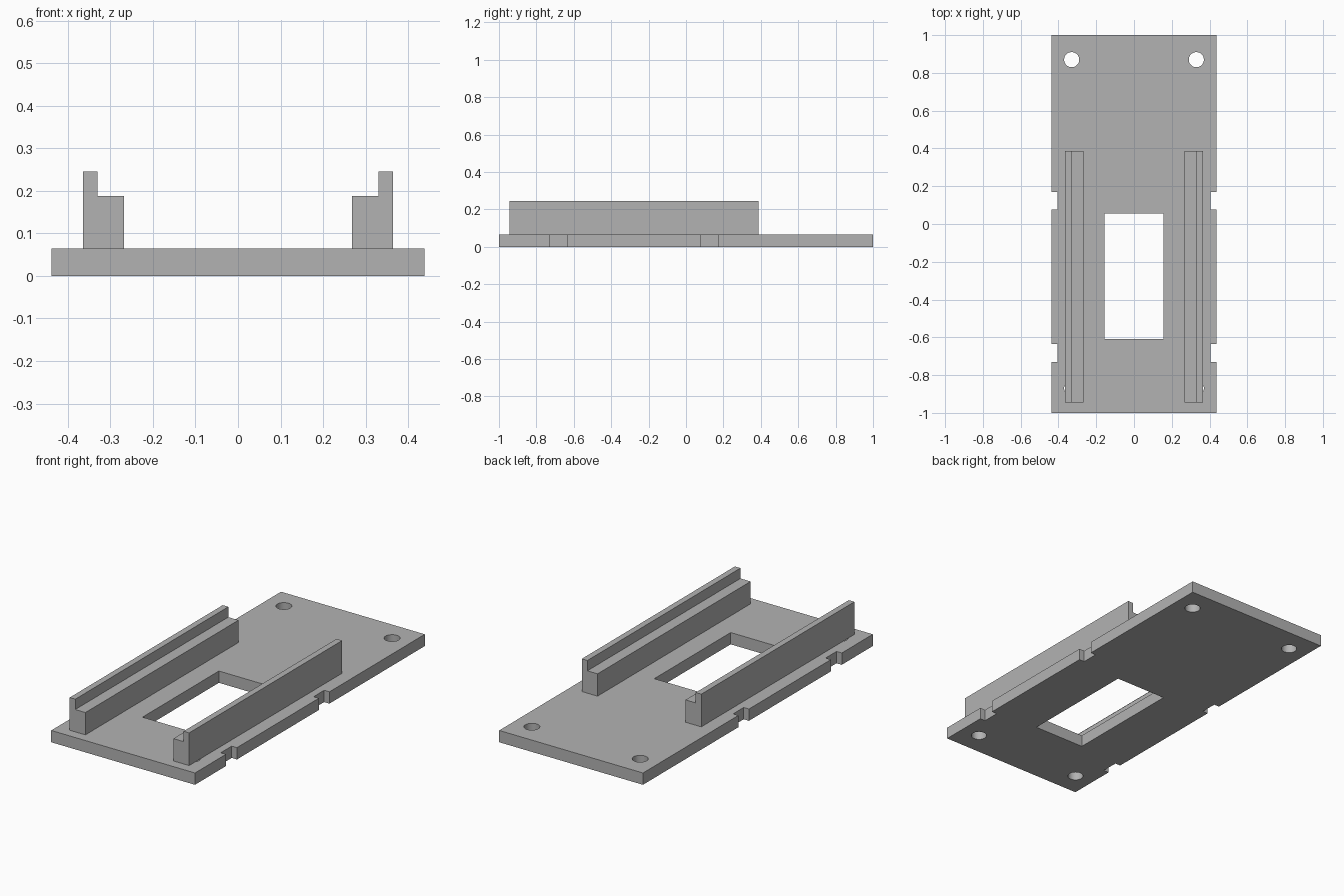
import bpy
import bmesh
from mathutils import Vector

old = bpy.data.objects.get("Cube")
if old:
    bpy.data.objects.remove(old, do_unlink=True)

GREY = (0.45, 0.45, 0.45, 1)
grey = bpy.data.materials.new("plain grey")
grey.use_nodes = True
grey.diffuse_color = GREY
grey.node_tree.nodes["Principled BSDF"].inputs["Base Color"].default_value = GREY

THICK = 0.065


def prism(name, outline, direction):
    """Extrude a closed outline along a direction into a solid."""
    bm = bmesh.new()
    face = bm.faces.new([bm.verts.new(p) for p in outline])
    ext = bmesh.ops.extrude_face_region(bm, geom=[face], use_keep_orig=True)
    verts = [v for v in ext["geom"] if isinstance(v, bmesh.types.BMVert)]
    bmesh.ops.translate(bm, verts=verts, vec=Vector(direction))
    bmesh.ops.recalc_face_normals(bm, faces=bm.faces)
    mesh = bpy.data.meshes.new(name)
    bm.to_mesh(mesh)
    bm.free()
    mesh.materials.append(grey)
    obj = bpy.data.objects.new(name, mesh)
    bpy.context.collection.objects.link(obj)
    return obj


def box(name, x0, x1, y0, y1, z0, z1):
    corners = [(x0, y0, z0), (x1, y0, z0), (x1, y1, z0), (x0, y1, z0)]
    return prism(name, corners, (0, 0, z1 - z0))


def cut(target, cutter):
    """Subtract a cutter from the target, then discard it."""
    cutter.hide_render = True
    mod = target.modifiers.new("cut", "BOOLEAN")
    mod.operation = "DIFFERENCE"
    mod.solver = "EXACT"
    mod.object = cutter
    bpy.context.view_layer.objects.active = target
    bpy.ops.object.modifier_apply(modifier=mod.name)
    bpy.data.objects.remove(cutter, do_unlink=True)


# Base plate with its central window
plate = box("base_plate", -0.438, 0.438, -1, 1, 0, THICK)
cut(plate, box("window_cutter", -0.155, 0.155, -0.61, 0.055, -0.1, 0.2))

for side in (-1, 1):
    # Edge notches
    for y0, y1 in ((-0.73, -0.635), (0.078, 0.17)):
        cut(plate, box("notch_cutter", *sorted((side * 0.406, side * 0.5)),
                       y0, y1, -0.1, 0.2))
    # Screw holes at the corners
    for y in (-0.87, 0.87):
        bpy.ops.mesh.primitive_cylinder_add(
            vertices=48, radius=0.04, depth=0.4, location=(side * 0.33, y, 0))
        hole = bpy.context.object
        hole.data.materials.append(grey)
        cut(plate, hole)

# Smooth hole walls, crisp edges elsewhere
bpy.ops.object.select_all(action="DESELECT")
plate.select_set(True)
bpy.context.view_layer.objects.active = plate
bpy.ops.object.shade_smooth_by_angle(angle=0.5)

# Stepped guide rails, lip on the outer side
section = [(0.268, THICK), (0.364, THICK), (0.364, 0.245),
           (0.33, 0.245), (0.33, 0.188), (0.268, 0.188)]
for side, name in ((-1, "right_rail"), (1, "left_rail")):
    prism(name, [(side * x, -0.945, z) for x, z in section], (0, 1.332, 0))
